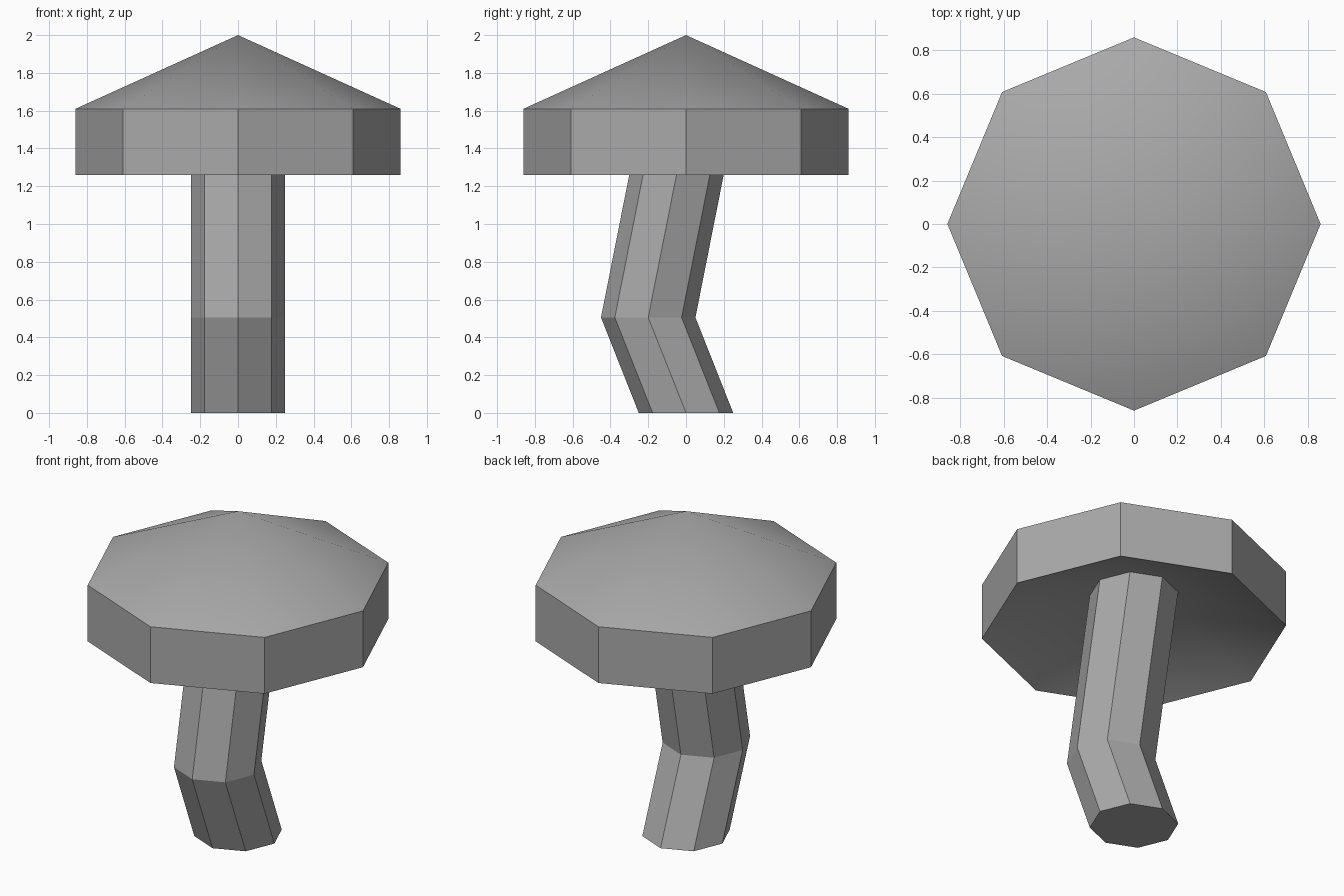
import bpy
import bmesh
from math import sin, cos, pi, radians

SIDES = 8

default = bpy.data.objects.get("Cube")
if default:
    bpy.data.objects.remove(default, do_unlink=True)

grey = bpy.data.materials.new("mid_grey")
grey.use_nodes = True
colour = (0.4, 0.4, 0.4, 1)
grey.diffuse_color = colour
grey.node_tree.nodes["Principled BSDF"].inputs["Base Color"].default_value = colour


def loft(name, sections):
    """Join level octagons given as (radius, y, z); radius 0 makes a point."""
    bm = bmesh.new()
    rings = []
    for r, y, z in sections:
        count = SIDES if r else 1
        rings.append([bm.verts.new((r * cos(2 * pi * i / SIDES),
                                    y + r * sin(2 * pi * i / SIDES), z))
                      for i in range(count)])
    for low, high in zip(rings, rings[1:]):
        for i in range(SIDES):
            j = (i + 1) % SIDES
            corners = [low[i % len(low)], low[j % len(low)],
                       high[j % len(high)], high[i % len(high)]]
            bm.faces.new(list(dict.fromkeys(corners)))
    for end in (rings[0], rings[-1]):
        if len(end) > 1:
            bm.faces.new(end)
    bmesh.ops.recalc_face_normals(bm, faces=bm.faces)
    mesh = bpy.data.meshes.new(name)
    bm.to_mesh(mesh)
    bm.free()
    mesh.materials.append(grey)
    obj = bpy.data.objects.new(name, mesh)
    bpy.context.collection.objects.link(obj)
    return obj


# Bent stem, flat shaded, ending inside the hollow of the cap
loft("stem", [(0.25, 0, 0), (0.25, -0.2, 0.505), (0.25, 0, 1.515)])

# Cap: hollow cone underneath, upright rim, smooth cone on top
cap = loft("cap", [(0, 0, 1.61), (0.86, 0, 1.26), (0.86, 0, 1.61), (0, 0, 2)])
bpy.ops.object.select_all(action='DESELECT')
cap.select_set(True)
bpy.context.view_layer.objects.active = cap
bpy.ops.object.shade_smooth_by_angle(angle=radians(30))
